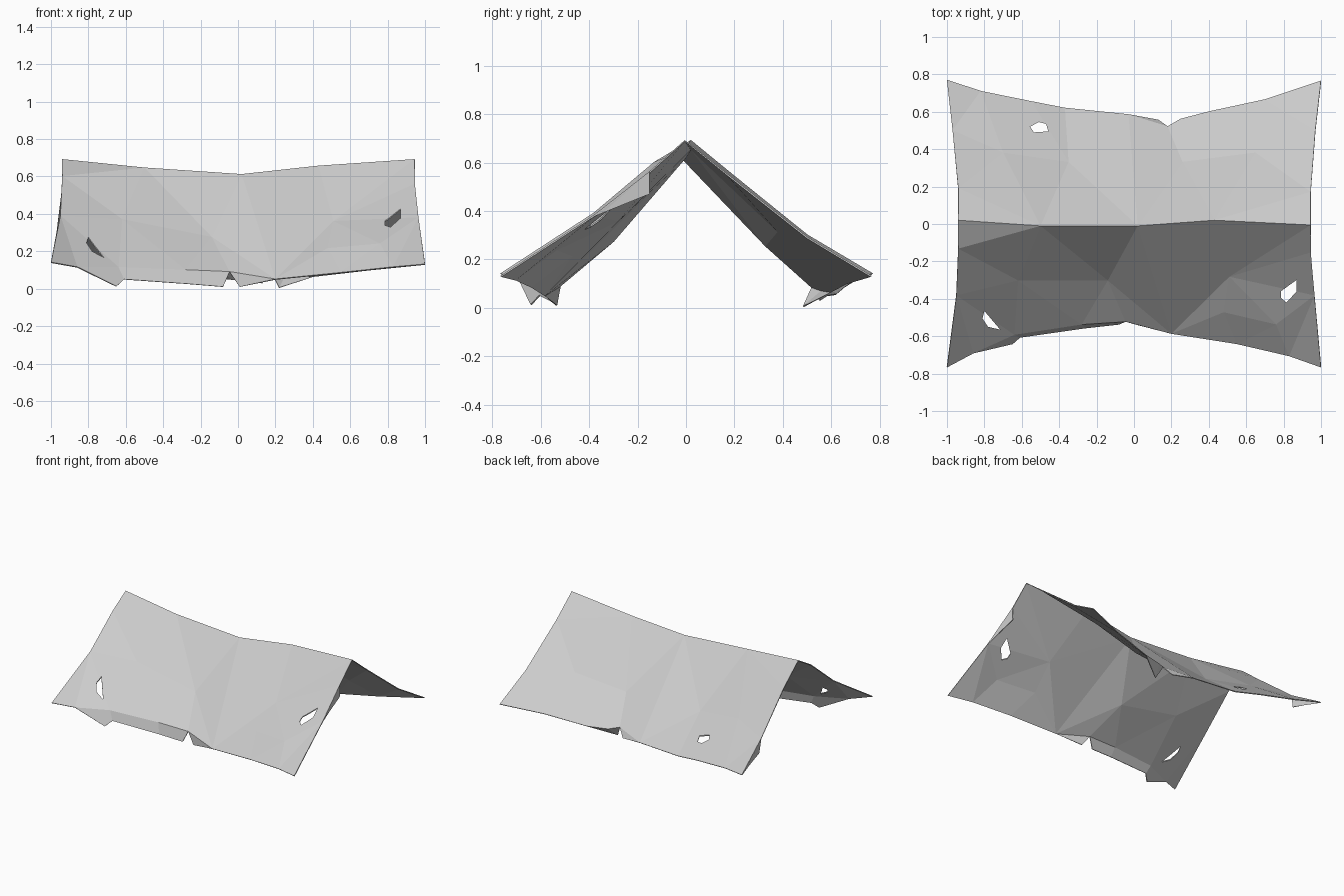
import bpy, bmesh
from mathutils import Vector
from mathutils.geometry import delaunay_2d_cdt

if "Cube" in bpy.data.objects:
    bpy.data.objects.remove(bpy.data.objects["Cube"])

# Key folds and edges of the draped cloth, left to right
ridge = [(-.94, .02, .69), (-.5, -.01, .645), (.02, -.01, .61), (.43, .02, .655), (.945, -.005, .69)]
front_eave = [(-1, -.765, .14), (-.86, -.69, .115), (-.64, -.59, .115), (-.28, -.535, .10),
              (-.045, -.52, .09), (.2, -.585, .05), (.55, -.64, .085), (.83, -.705, .115), (1, -.765, .13)]
back_eave = [(-1, .77, .14), (-.82, .71, .12), (-.55, .655, .085), (-.37, .62, .055),
             (-.03, .585, .05), (.18, .52, .085), (.25, .56, .07),
             (.4, .6, .065), (.7, .665, .1), (1, .765, .13)]
left_front, left_back = [(-.94, -.13, .60), (-.95, -.38, .39)], [(-.94, .19, .55), (-.97, .5, .30)]
right_front, right_back = [(.945, -.15, .56), (.965, -.38, .38)], [(.945, .17, .55), (.97, .5, .29)]
inner = [(-.14, -.3, .275), (.51, -.28, .36), (.48, -.47, .215), (.76, -.535, .24),
         (-.62, -.3, .37), (-.35, .33, .275), (.26, .33, .255), (-.7, .38, .33), (.65, .38, .315)]


def make(name, verts, faces):
    me = bpy.data.meshes.new(name)
    me.from_pydata([tuple(v) for v in verts], [], faces)
    bm = bmesh.new()
    bm.from_mesh(me)
    bmesh.ops.remove_doubles(bm, verts=bm.verts, dist=1e-4)
    bmesh.ops.recalc_face_normals(bm, faces=bm.faces)
    bm.to_mesh(me)
    bm.free()
    ob = bpy.data.objects.new(name, me)
    bpy.context.collection.objects.link(ob)
    return ob


# Cloth: triangulate in plan, then lift each point to its height
loop = (front_eave + right_front[::-1] + [ridge[-1]] + right_back + back_eave[::-1]
        + left_back[::-1] + [ridge[0]] + left_front)
pts = loop + ridge[1:-1] + inner
ids = [pts.index(p) for p in ridge]
res = delaunay_2d_cdt([Vector(p[:2]) for p in pts], list(zip(ids, ids[1:])),
                      [list(range(len(loop)))], 1, 1e-5)
verts = [(v.x, v.y, pts[src[0]][2]) for v, src in zip(res[0], res[3])]
faces = [list(f) for f in res[2]]

# Torn flaps hanging from the edges: hem, front, back, right and left
F, B = front_eave, back_eave
flaps = [
    (F[1:5] + [(-.65, -.64, .012), (-.61, -.605, .05), (-.26, -.555, .025), (-.08, -.535, .01)],
     [(0, 1, 4), (1, 5, 4), (1, 2, 6, 5), (2, 3, 7, 6)]),
    ([F[4], F[5], (.01, -.535, .01)], [(0, 1, 2)]),
    ([B[4], B[5], (.13, .555, .03)], [(0, 1, 2)]),
    ([B[5], B[6], B[7], (.22, .485, .005)], [(0, 1, 3), (1, 2, 3)]),
    (right_front + [(.94, -.15, .47)], [(0, 1, 2)]),
    ([left_back[1], (-1, .77, .14), (-.965, .52, .2)], [(0, 1, 2)]),
]
for points, polys in flaps:
    start = len(verts)
    verts += points
    faces += [[start + k for k in poly] for poly in polys]
cloth = make("cloth_canopy", verts, faces)
mod = cloth.modifiers.new("thickness", 'SOLIDIFY')
mod.thickness, mod.offset = .006, 0

# Ragged holes cut straight down through the cloth
holes = [[(-.8, -.465), (-.745, -.53), (-.715, -.565), (-.78, -.55), (-.81, -.505)],
         [(.785, -.36), (.868, -.30), (.87, -.36), (.815, -.42), (.785, -.395)],
         [(-.555, .52), (-.51, .545), (-.47, .535), (-.458, .495), (-.535, .49)]]
for i, h in enumerate(holes):
    n = len(h)
    sides = [[k, (k + 1) % n, (k + 1) % n + n, k + n] for k in range(n)]
    cutter = make(f"hole_cutter_{i}", [(x, y, z) for z in (-.2, 1) for x, y in h],
                  [list(range(n))[::-1], list(range(n, 2 * n))] + sides)
    cutter.hide_render = True
    cutter.hide_set(True)
    cut = cloth.modifiers.new("hole", 'BOOLEAN')
    cut.operation, cut.solver, cut.object = 'DIFFERENCE', 'EXACT', cutter
